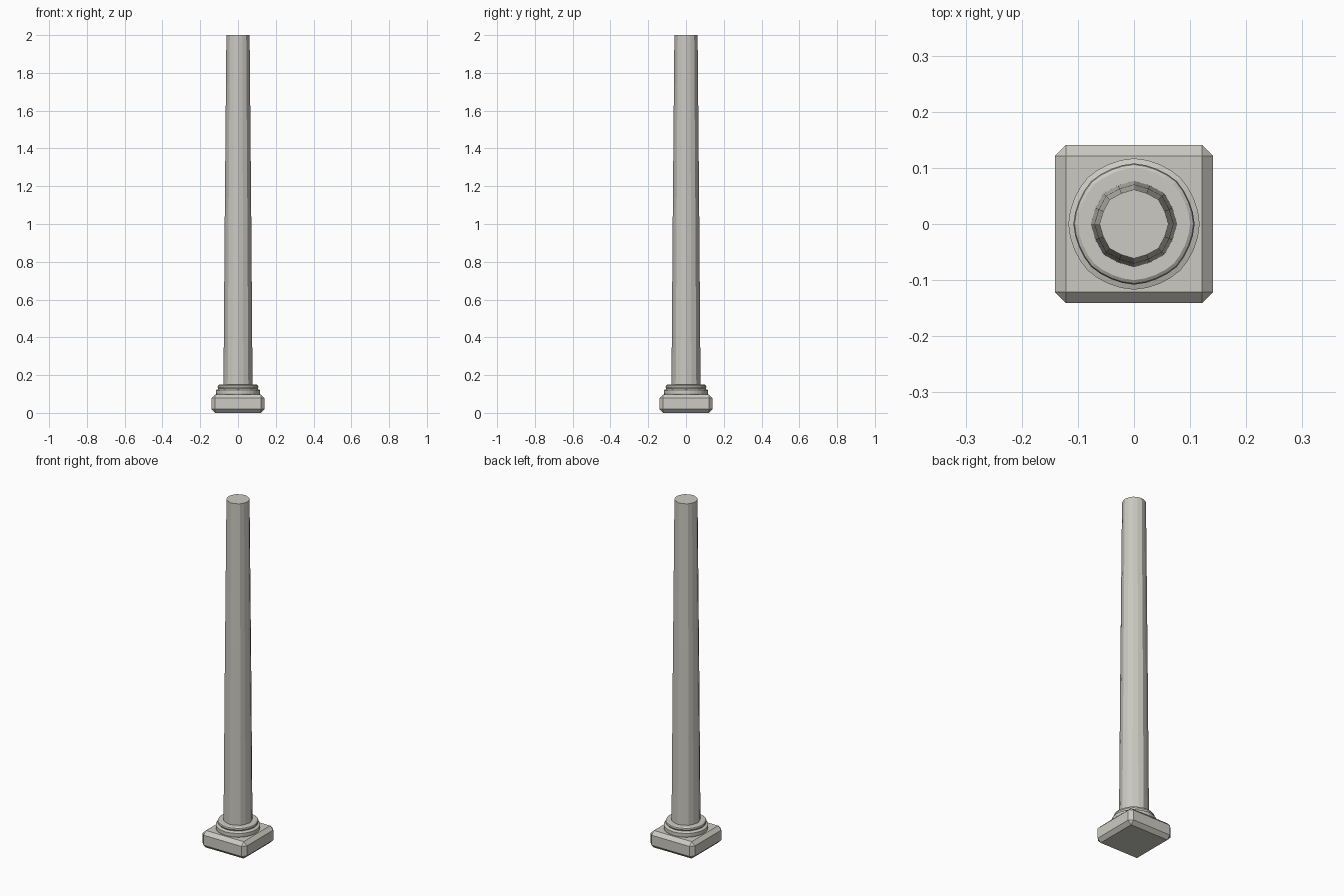
import bpy, bmesh, math

if "Cube" in bpy.data.objects:
    bpy.data.objects.remove(bpy.data.objects["Cube"])

stone = bpy.data.materials.new("pale grey stone")
stone.diffuse_color = (0.6, 0.59, 0.54, 1)
stone.use_nodes = True
stone.node_tree.nodes["Principled BSDF"].inputs["Base Color"].default_value = stone.diffuse_color


def finish(bm, name):
    bmesh.ops.recalc_face_normals(bm, faces=bm.faces)
    me = bpy.data.meshes.new(name)
    bm.to_mesh(me)
    bm.free()
    me.materials.append(stone)
    ob = bpy.data.objects.new(name, me)
    bpy.context.collection.objects.link(ob)
    return ob


def lathe(name, profile, lobes=8, per_lobe=2, flat=1.0):
    """Stack of rings; 'flat' pulls in the points between the lobe corners."""
    bm = bmesh.new()
    n = lobes * per_lobe
    rings = []
    for r, z in profile:
        ring = []
        for i in range(n):
            a = 2 * math.pi * i / n
            t = (i % per_lobe) / per_lobe
            k = 1 - (1 - flat) * math.sin(math.pi * t)
            ring.append(bm.verts.new((r * k * math.cos(a), r * k * math.sin(a), z)))
        rings.append(ring)
    for lo, hi in zip(rings, rings[1:]):
        for i in range(n):
            j = (i + 1) % n
            bm.faces.new((lo[i], lo[j], hi[j], hi[i]))
    bm.faces.new(rings[0][::-1])
    bm.faces.new(rings[-1])
    return finish(bm, name)


# Square plinth with chamfered edges
bm = bmesh.new()
bmesh.ops.create_cube(bm, size=1)
for v in bm.verts:
    v.co.x *= 0.282
    v.co.y *= 0.282
    v.co.z = (v.co.z + 0.5) * 0.098
bmesh.ops.bevel(bm, geom=bm.edges[:], offset=0.02, segments=1, affect='EDGES')
finish(bm, "plinth")

# Round base drum
lathe("base_drum", [(0.114, 0.09), (0.117, 0.105), (0.117, 0.121), (0.106, 0.125), (0.1, 0.13)],
      per_lobe=4, flat=0.99)

# Rounded collar under the shaft
lathe("base_collar", [(0.1, 0.125), (0.105, 0.13), (0.108, 0.137), (0.106, 0.145), (0.1, 0.149), (0.07, 0.149)],
      per_lobe=4, flat=0.985)

# Tapered shaft with eight soft flats
lathe("shaft", [(0.077, 0.14), (0.0705, 1.0), (0.0615, 2.0)], per_lobe=2, flat=0.965)
